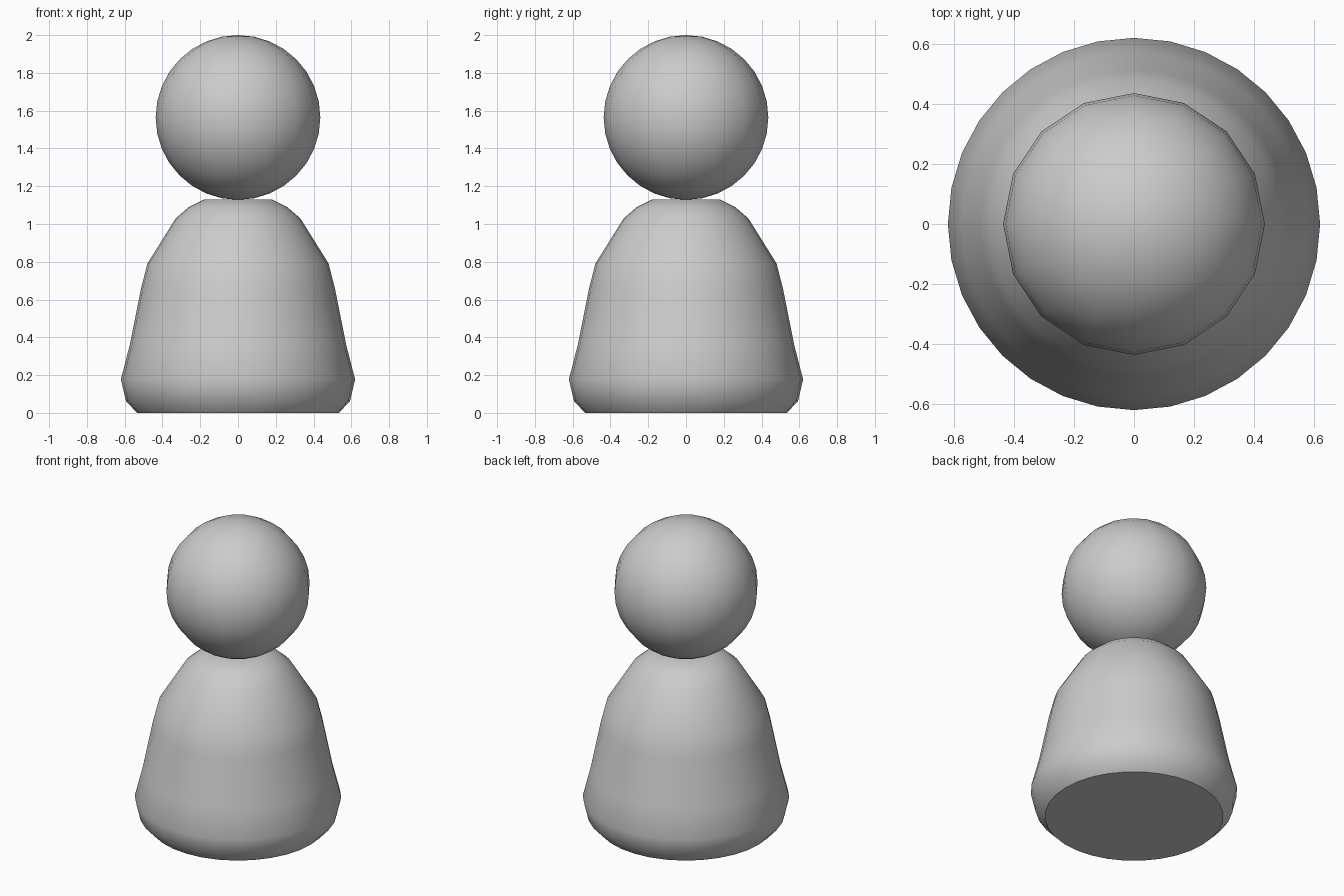
import bpy, bmesh
from math import sin, cos, tau, radians

if "Cube" in bpy.data.objects:
    bpy.data.objects.remove(bpy.data.objects["Cube"])


def smooth(obj, angle):
    bpy.ops.object.select_all(action='DESELECT')
    obj.select_set(True)
    bpy.context.view_layer.objects.active = obj
    bpy.ops.object.shade_smooth_by_angle(angle=radians(angle))


def lathe(name, profile, sides):
    """Revolve (radius, z) points around z and cap both ends."""
    bm = bmesh.new()
    rings = [[bm.verts.new((r * cos(tau * i / sides), r * sin(tau * i / sides), z))
              for i in range(sides)] for r, z in profile]
    for low, high in zip(rings, rings[1:]):
        for i in range(sides):
            j = (i + 1) % sides
            bm.faces.new((low[i], low[j], high[j], high[i]))
    bm.faces.new(rings[0][::-1])
    bm.faces.new(rings[-1])
    mesh = bpy.data.meshes.new(name)
    bm.to_mesh(mesh)
    bm.free()
    obj = bpy.data.objects.new(name, mesh)
    bpy.context.collection.objects.link(obj)
    return obj


# Bell-shaped body with a chamfered foot and rounded shoulders
body = lathe("body", [(0.535, 0), (0.593, 0.063), (0.62, 0.177), (0.573, 0.36),
                      (0.513, 0.66), (0.48, 0.79), (0.33, 1.03), (0.26, 1.09),
                      (0.18, 1.13)], 32)
smooth(body, 36)

# Round head resting on the body
bpy.ops.mesh.primitive_uv_sphere_add(segments=16, ring_count=16, radius=0.436,
                                     location=(0, 0, 1.564))
head = bpy.context.object
head.name = "head"
smooth(head, 36)
